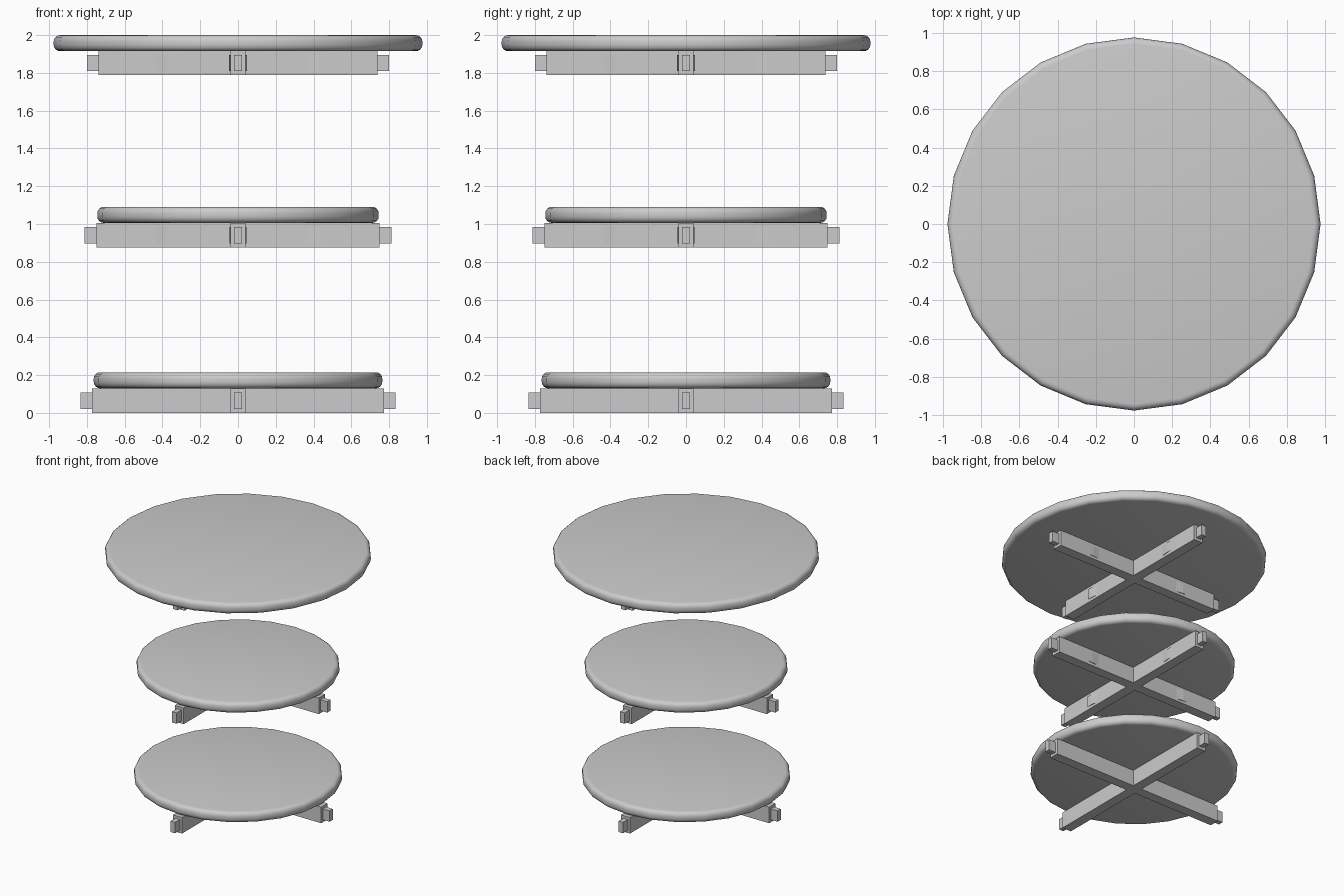
import bpy, bmesh, math

if "Cube" in bpy.data.objects:
    bpy.data.objects.remove(bpy.data.objects["Cube"])

SIDES = 24
THICK = 0.085


def finish(bm, name, smooth=False):
    bmesh.ops.recalc_face_normals(bm, faces=bm.faces)
    mesh = bpy.data.meshes.new(name)
    bm.to_mesh(mesh)
    bm.free()
    ob = bpy.data.objects.new(name, mesh)
    bpy.context.collection.objects.link(ob)
    if smooth:
        bpy.ops.object.select_all(action='DESELECT')
        ob.select_set(True)
        bpy.context.view_layer.objects.active = ob
        bpy.ops.object.shade_smooth_by_angle(angle=math.radians(32))
    return ob


# Round board with a rolled rim: rings of an edge profile, capped flat
def board(name, radius, z):
    r, h = 0.034, THICK
    arc = [(radius - r + r * math.cos(a), r + r * math.sin(a))
           for a in (math.radians(d) for d in (-90, -67.5, -45, -22.5, 0))]
    profile = arc + [(x, h - y) for x, y in reversed(arc)]
    bm = bmesh.new()
    rings = [[bm.verts.new((x * math.cos(2 * math.pi * i / SIDES),
                            x * math.sin(2 * math.pi * i / SIDES), z + y))
              for i in range(SIDES)] for x, y in profile]
    for a, b in zip(rings, rings[1:]):
        for i in range(SIDES):
            j = (i + 1) % SIDES
            bm.faces.new((a[i], a[j], b[j], b[i]))
    bm.faces.new(rings[0])
    bm.faces.new(rings[-1])
    finish(bm, name, True)


# Cross support: one plus-shaped outline extruded up, with a tenon on each end
def cross(name, half, z0, z1):
    w, tw, tl, inset = 0.04, 0.02, 0.062, 0.021
    bm = bmesh.new()
    outline = []
    for k in range(4):
        c, s = round(math.cos(k * math.pi / 2)), round(math.sin(k * math.pi / 2))
        for x, y in ((half, -w), (half, w), (w, w)):
            outline.append(bm.verts.new((x * c - y * s, x * s + y * c, z0)))
    base = bm.faces.new(outline)
    ext = bmesh.ops.extrude_face_region(bm, geom=[base], use_keep_orig=True)
    for v in ext['geom']:
        if isinstance(v, bmesh.types.BMVert):
            v.co.z = z1
    bm.normal_update()
    ends = [f for f in bm.faces
            if abs(f.normal.z) < 0.5 and f.calc_center_median().length > half * 0.9]
    for f in ends:
        n = f.calc_center_median()
        n.z = 0
        n.normalize()
        tip = bmesh.ops.extrude_discrete_faces(bm, faces=[f])['faces'][0]
        # step in to the tenon, leaving a shoulder, then pull it outwards
        def shrink(face):
            mid = face.calc_center_median()
            for v in face.verts:
                side = (v.co - mid)
                dz = (z1 - z0) / 2 - inset
                v.co.z = mid.z + math.copysign(dz, side.z)
                side.z = 0
                flat = mid + side.normalized() * tw
                v.co.x, v.co.y = flat.x, flat.y
        shrink(tip)
        end = bmesh.ops.extrude_discrete_faces(bm, faces=[tip])['faces'][0]
        for v in end.verts:
            v.co += n * tl
    finish(bm, name)


# Three tiers: name, cross half length, cross bottom, board radius
for tier, half, z, radius in (("lower", 0.772, 0.0, 0.764),
                              ("middle", 0.75, 0.876, 0.745),
                              ("upper", 0.738, 1.788, 0.976)):
    top = 2.0 - THICK if tier == "upper" else z + 0.13
    cross(tier + "_cross_support", half, z, top)
    board(tier + "_board", radius, top)
